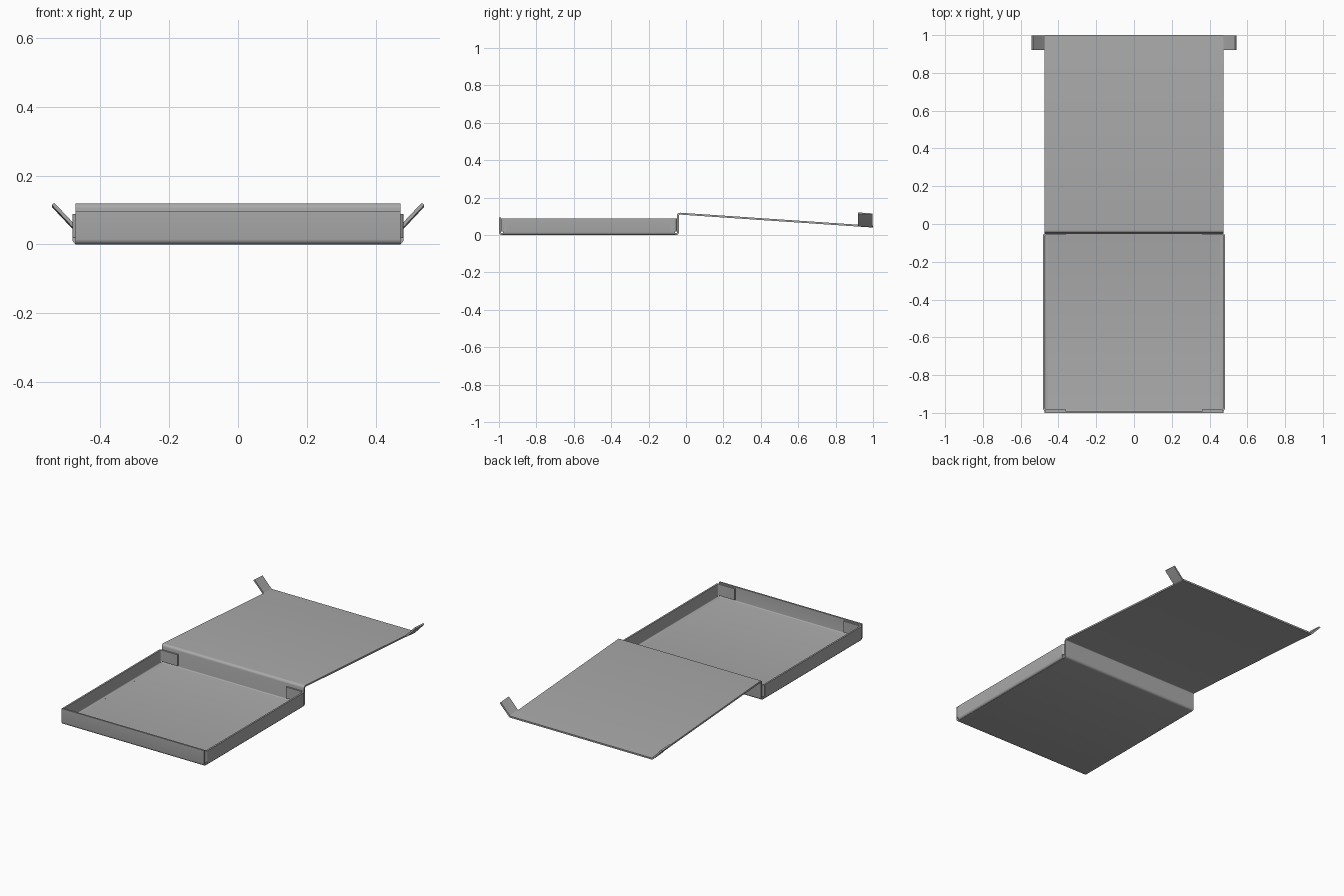
import bpy, bmesh, math
from mathutils import Vector

old = bpy.data.objects.get("Cube")
if old:
    bpy.data.objects.remove(old, do_unlink=True)

T = 0.01  # sheet thickness
grey = bpy.data.materials.new("sheet grey")
grey.use_nodes = True
grey.diffuse_color = (0.4, 0.4, 0.4, 1)
grey.node_tree.nodes["Principled BSDF"].inputs["Base Color"].default_value = (0.4, 0.4, 0.4, 1)


def rounded(points, radius, steps=4):
    """Path through the points with every inner corner bent to an arc."""
    pts = [Vector(p) for p in points]
    path = [pts[0]]
    for a, b, c in zip(pts, pts[1:], pts[2:]):
        u, v = (a - b).normalized(), (c - b).normalized()
        half = u.angle(v) / 2
        centre = b + (u + v).normalized() * radius / math.sin(half)
        start = b + u * radius / math.tan(half) - centre
        turn = math.pi - 2 * half
        if u.x * v.y - u.y * v.x > 0:
            turn = -turn
        for i in range(steps + 1):
            t = turn * i / steps
            path.append(centre + Vector((start.x * math.cos(t) - start.y * math.sin(t),
                                         start.x * math.sin(t) + start.y * math.cos(t))))
    return path + [pts[-1]]


def bent_sheet(name, points, radius, place, lo, hi):
    """Thick bent strip: the path is the middle line, swept from lo to hi."""
    path = rounded(points, radius)
    bm = bmesh.new()
    rings = []
    for i, p in enumerate(path):
        d1 = (p - path[max(i - 1, 0)]).normalized()
        d2 = (path[min(i + 1, len(path) - 1)] - p).normalized()
        d = (d1 + d2).normalized()
        n = Vector((-d.y, d.x)) * T / 2
        rings.append([bm.verts.new(place(q.x, q.y, s))
                      for q, s in ((p + n, lo), (p + n, hi), (p - n, hi), (p - n, lo))])
    for a, b in zip(rings, rings[1:]):
        for k in range(4):
            m = (k + 1) % 4
            bm.faces.new((a[k], a[m], b[m], b[k]))
    bm.faces.new(rings[0])
    bm.faces.new(rings[-1])
    bmesh.ops.recalc_face_normals(bm, faces=bm.faces)
    mesh = bpy.data.meshes.new(name)
    bm.to_mesh(mesh)
    bm.free()
    mesh.materials.append(grey)
    obj = bpy.data.objects.new(name, mesh)
    bpy.context.collection.objects.link(obj)
    bpy.ops.object.select_all(action='DESELECT')
    obj.select_set(True)
    bpy.context.view_layer.objects.active = obj
    bpy.ops.object.shade_smooth_by_angle(angle=math.radians(40))
    return obj


# Front wall, floor, back wall and open lid: one folded strip
bent_sheet("folded_tray_and_lid",
           [(-0.995, 0.095), (-0.995, 0.005), (-0.043, 0.005), (-0.043, 0.115), (0.999, 0.045)],
           0.01, lambda a, b, s: (s, a, b), -0.473, 0.473)

for side, label in ((1, "left"), (-1, "right")):
    # Side wall folded up from the floor
    bent_sheet(label + "_side_wall", [(0.455, 0.005), (0.477, 0.005), (0.477, 0.088)], 0.01,
               lambda a, b, s: (side * a, s, b), -0.978, -0.06)
    # Corner flaps folded inward from the ends of the side wall
    for end, y, inner in (("front", -0.984, -0.96), ("back", -0.054, -0.08)):
        bent_sheet(f"{label}_{end}_flap", [(0.477, inner), (0.477, y), (0.362, y)], 0.01,
                   lambda a, b, s: (side * a, b, s), 0.02, 0.088)
    # Locking tab at the free edge of the lid, angled upward and following its slope
    bent_sheet(label + "_lid_tab", [(0.455, 0.0), (0.475, 0.0), (0.538, 0.067)], 0.012,
               lambda a, b, s: (side * a, s, b + 0.045 + (0.999 - s) * 0.067), 0.92, 0.997)
